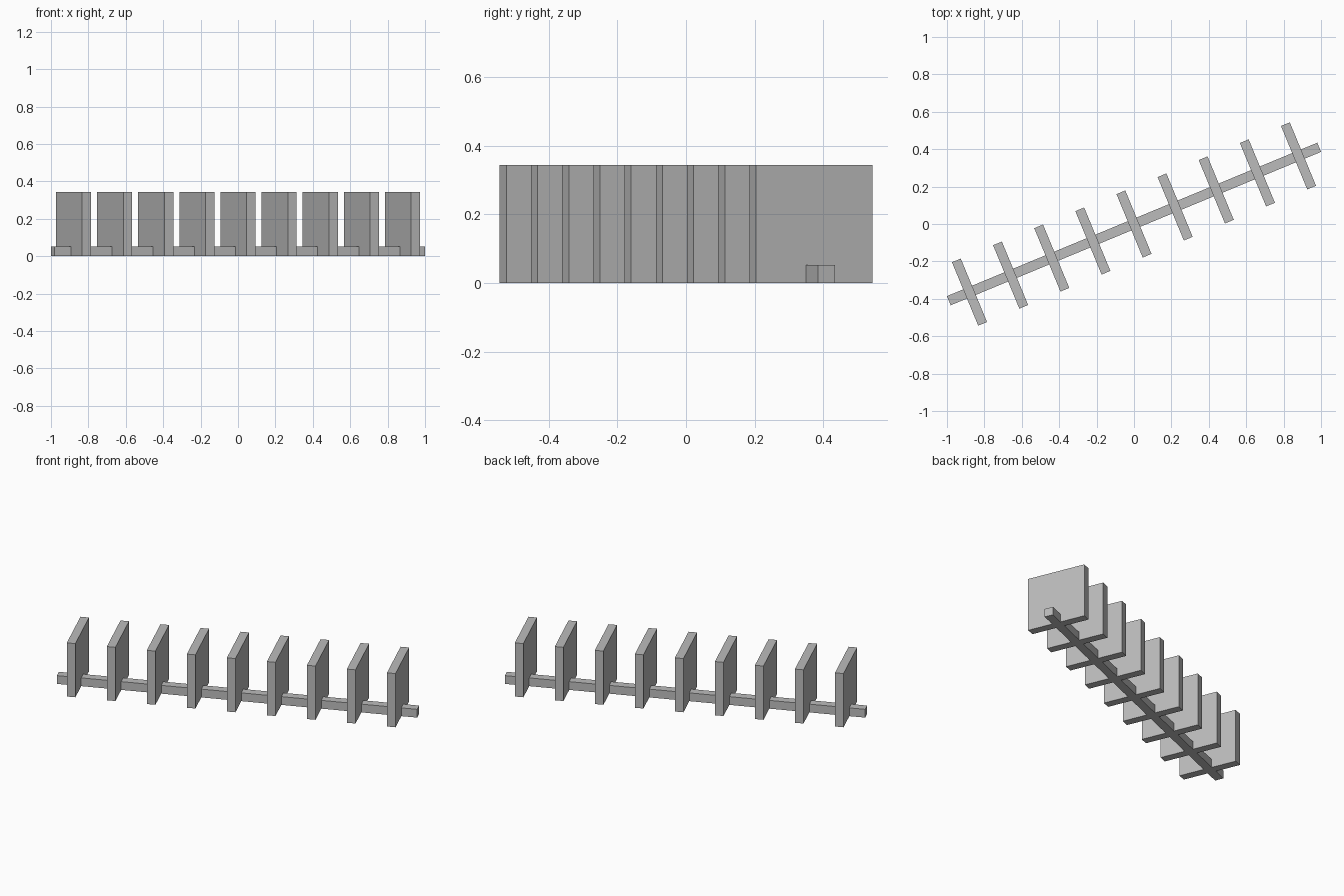
import bpy
import math
from mathutils import Matrix

if "Cube" in bpy.data.objects:
    bpy.data.objects.remove(bpy.data.objects["Cube"], do_unlink=True)

GREY = (0.5, 0.5, 0.5, 1.0)
TURN = Matrix.Rotation(math.radians(22.5), 4, "Z")
FIN_COUNT = 9
FIN_SPACING = 0.238

grey = bpy.data.materials.new("plain_grey")
grey.use_nodes = True
grey.diffuse_color = GREY
grey.node_tree.nodes["Principled BSDF"].inputs["Base Color"].default_value = GREY


def block(name, along, size):
    """Box resting on the ground, placed along the turned axis."""
    bpy.ops.mesh.primitive_cube_add(size=1)
    ob = bpy.context.object
    ob.name = name
    place = Matrix.Translation((along, 0, size[2] / 2))
    ob.data.transform(TURN @ place @ Matrix.Diagonal((*size, 1)))
    ob.data.materials.append(grey)
    return ob


# Long rail joining the panels
block("base_rail", 0, (2.143, 0.053, 0.053))

# Row of upright panels across the rail
for i in range(FIN_COUNT):
    offset = (i - (FIN_COUNT - 1) / 2) * FIN_SPACING
    block(f"upright_panel_{i + 1}", offset, (0.051, 0.367, 0.344))
